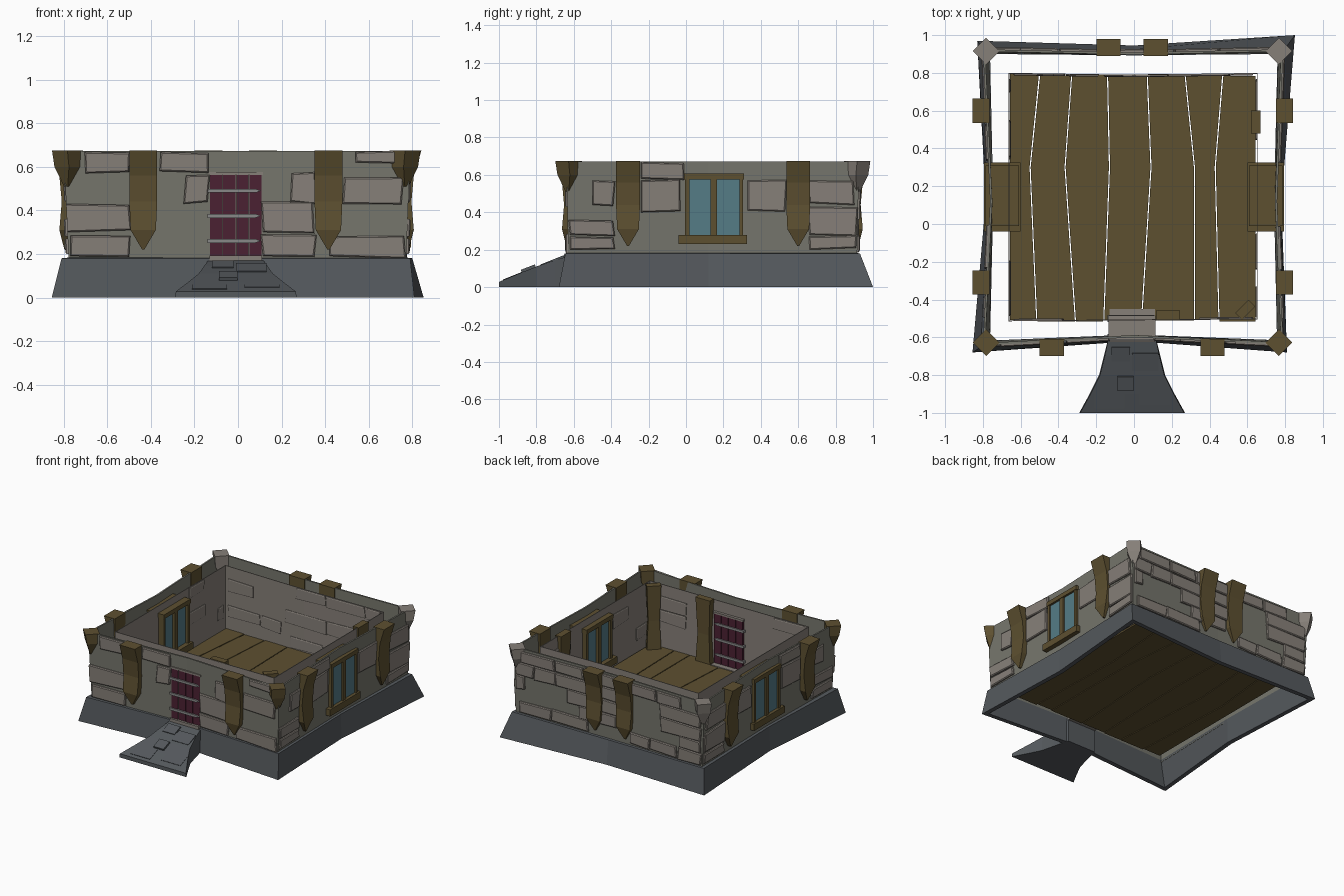
import bpy, bmesh, random
from math import radians
from mathutils import Vector, Matrix

if "Cube" in bpy.data.objects:
    bpy.data.objects.remove(bpy.data.objects["Cube"])

random.seed(4)

def material(name, rgb):
    m = bpy.data.materials.new(name)
    m.diffuse_color = (*rgb, 1)
    m.use_nodes = True
    m.node_tree.nodes["Principled BSDF"].inputs["Base Color"].default_value = m.diffuse_color
    return m

WOOD = material("wood", (.11, .08, .03))
WALL = material("wall", (.18, .18, .15))
STONE = material("stone", (.24, .215, .19))
SLATE = material("slate", (.09, .10, .11))
PLUM = material("plum", (.07, .015, .032))
GLASS = material("glass", (.09, .20, .24))
IRON = material("iron", (.25, .25, .25))

def finish(bm, name, mat, matrix=None):
    bmesh.ops.recalc_face_normals(bm, faces=bm.faces)
    me = bpy.data.meshes.new(name)
    bm.to_mesh(me)
    bm.free()
    me.materials.append(mat)
    ob = bpy.data.objects.new(name, me)
    bpy.context.collection.objects.link(ob)
    if matrix:
        ob.matrix_world = matrix
    return ob

def add_loft(bm, loops, ring=False):
    """Skin closed loops of equal size; ring joins last to first, else cap ends."""
    vs = [[bm.verts.new(p) for p in lp] for lp in loops]
    n = len(vs[0])
    pairs = list(zip(vs, vs[1:])) + ([(vs[-1], vs[0])] if ring else [])
    for a, b in pairs:
        for i in range(n):
            bm.faces.new((a[i], a[(i + 1) % n], b[(i + 1) % n], b[i]))
    if not ring:
        bm.faces.new(vs[0][::-1])
        bm.faces.new(vs[-1])

def loft(name, loops, mat, ring=False, matrix=None):
    bm = bmesh.new()
    add_loft(bm, loops, ring)
    return finish(bm, name, mat, matrix)

def rect(x0, x1, y0, y1, z):
    return [(x0, y0, z), (x1, y0, z), (x1, y1, z), (x0, y1, z)]

def box(name, x, y, z, mat, matrix=None):
    return loft(name, [rect(*x, *y, z[0]), rect(*x, *y, z[1])], mat, matrix=matrix)

def place(x, y, angle):
    return Matrix.Translation((x, y, 0)) @ Matrix.Rotation(radians(angle), 4, 'Z')

# Plan loops: front-left, front, front-right, right, back-right, back, back-left, left
def level(pts, z, inset=0):
    out = []
    for i, (x, y) in enumerate(pts):
        dx = 0 if i in (1, 5) else inset * (1 if x < 0 else -1)
        dy = 0 if i in (3, 7) else inset * (1 if y < .14 else -1)
        out.append((x + dx, y + dy, z))
    return out

FOOT = [(-.855, -.68), (0, -.62), (.81, -.68), (.78, .12), (.852, 1.0), (0, .945), (-.83, .97), (-.785, .12)]
LEDGE = [(-.81, -.65), (0, -.612), (.79, -.645), (.772, .12), (.80, .93), (0, .925), (-.80, .93), (-.778, .12)]
BASE = [(-.777, -.632), (0, -.60), (.772, -.63), (.756, .12), (.775, .915), (0, .908), (-.777, .915), (-.76, .12)]
TOP = [(-.80, -.642), (0, -.60), (.79, -.638), (.758, .12), (.79, .925), (0, .908), (-.80, .925), (-.762, .12)]
ROOM = [(-.66, -.51), (0, -.505), (.65, -.50), (.65, .14), (.65, .795), (0, .785), (-.66, .795), (-.66, .14)]

# Foundation, outer wall shell and inner room shell
loft("foundation", [level(FOOT, 0), level(LEDGE, .18), level(BASE, .185, .015), level(FOOT, 0, .035)], SLATE, True)
loft("outer_wall", [level(BASE, .17), level(TOP, .672), level(TOP, .672, .012), level(BASE, .17, .012)], WALL, True)
loft("inner_wall", [level(ROOM, .14, -.005), level(ROOM, .66, -.005), level(ROOM, .66), level(ROOM, .14)], STONE, True)

# Raised wall stones that follow the bent wall surface
SIDES = {"front": ((0, 1, 2), 0, (0, -1)), "right": ((2, 3, 4), 1, (1, 0)),
         "back": ((6, 5, 4), 0, (0, 1)), "left": ((0, 7, 6), 1, (-1, 0))}

def surf(side, u, z, lo, hi, off):
    idx, ax, n = SIDES[side]
    k = (z - .17) / .5
    p = [Vector(lo[i]).lerp(Vector(hi[i]), k) for i in idx]
    u = min(max(u, p[0][ax]), p[2][ax])
    a, b = (p[0], p[1]) if u < p[1][ax] else (p[1], p[2])
    q = a.lerp(b, (u - a[ax]) / (b[ax] - a[ax])) + Vector(n) * off
    return (q.x, q.y, z)

def stones(name, side, spans, lo, hi, depth):
    bm = bmesh.new()
    for u0, u1, z0, z1 in spans:
        j = [random.uniform(-.012, .012) for _ in range(4)]
        quad = [(u0, z0), (u1, z0 + j[0]), (u1 + j[1], z1 + j[2] / 2), (u0 + j[3], z1)]
        mu, mz = (u0 + u1) / 2, (z0 + z1) / 2
        loops = []
        for off, s in ((-depth * .3, 0), (depth * .6, 0), (depth, .006)):
            loops.append([surf(side, u + (s if u < mu else -s), min(z + (s if z < mz else -s), .674),
                               lo, hi, off) for u, z in quad])
        add_loft(bm, loops)
    finish(bm, name, STONE)

def courses(u0, u1, keep, gap=None):
    rows = [.19, .28, .37, .47, .57, .658]
    out = []
    for z0, z1 in zip(rows, rows[1:]):
        u = u0
        while u < u1 - .06:
            v = min(u + random.uniform(.15, .36), u1)
            clear = not gap or v < gap[0] or u > gap[1] or z0 > gap[2]
            if clear and random.random() < keep:
                out.append((u + .003, v - .003, z0 + .002, z1 - .002))
            u = v
    return out

FRONT = [(-.77, -.50, .19, .285), (-.79, -.49, .30, .43), (-.70, -.50, .57, .668), (-.36, -.135, .58, .668),
         (-.25, -.14, .43, .56), (.24, .36, .44, .57), (.48, .75, .43, .55), (.115, .35, .30, .44),
         (.115, .35, .19, .29), (.42, .77, .19, .28), (.54, .76, .62, .668)]
FLANK = [(-.62, -.38, .28, .36), (-.62, -.38, .20, .27), (-.5, -.39, .44, .57), (-.24, -.03, .40, .57),
         (-.24, -.01, .58, .668), (.33, .53, .41, .57), (.66, .90, .45, .57), (.66, .91, .28, .43), (.66, .91, .20, .27)]
for side, spans in (("front", FRONT), ("right", FLANK), ("left", FLANK), ("back", courses(-.77, .77, .6))):
    stones(side + "_wall_stones", side, spans, BASE, TOP, .014)
for side, u0, u1, gap in (("front", -.64, .63, (-.16, .14, .57)), ("back", -.64, .63, None),
                          ("left", -.49, .77, (-.05, .34, .6)), ("right", -.49, .77, (-.05, .34, .6))):
    stones(side + "_inner_stones", side, courses(u0, u1, .5, gap), ROOM, ROOM, -.008)

# Plank floor with slanted joints
XT = [-.66, -.50, -.33, -.14, .07, .27, .47, .645]
XM = [-.66, -.55, -.365, -.13, .09, .32, .43, .645]
XB = [-.66, -.515, -.31, -.16, .04, .32, .45, .645]
bm = bmesh.new()
for i in range(7):
    g = .003
    e = [random.uniform(-.008, .008) for _ in range(2)]
    pl = [(XB[i] + g, -.51 + e[0]), (XB[i + 1] - g, -.51 + e[0]), (XM[i + 1] - g, .3), (XT[i + 1] - g, .79 + e[1]),
          (XT[i] + g, .79 + e[1]), (XM[i] + g, .3)]
    add_loft(bm, [[(x, y, z) for x, y in pl] for z in (.135, .187)])
finish(bm, "floor_planks", WOOD)

# Outer braces with pointed feet, and corner corbels
def brace(name, x, y, angle, mat, sections):
    loft(name, [rect(-w, w, o, i, z) for z, w, i, o in sections], mat, matrix=place(x, y, angle))

BRACE = [(.22, .005, .01, -.022), (.31, .058, .01, -.045), (.44, .064, .01, -.034), (.56, .064, .01, -.045), (.675, .064, .01, -.08)]
CORBEL = [(.51, .012, .05, -.01), (.60, .047, .05, -.037), (.675, .05, .05, -.05)]
for x, y, a in ((-.435, -.618, 0), (.415, -.618, 0), (.762, .60, 90), (.762, -.31, 90),
                (.115, .90, 180), (-.135, .90, 180), (-.775, .60, -90), (-.775, -.31, -90)):
    brace("wall_brace", x, y, a, WOOD, BRACE)
for x, y, a, m in ((-.783, -.628, -45, WOOD), (.767, -.628, 45, WOOD), (.767, .915, 135, STONE), (-.783, .915, -135, STONE)):
    brace("corner_corbel", x, y, a, m, CORBEL)

# Inner posts standing on the floor
for x, y, a, w in ((.585, -.45, 45, .05), (.18, -.475, 0, .06), (.64, .54, 90, .06)):
    brace("inner_post", x, y, a, WOOD, [(.18, w, .02, -.025), (.4, w * .8, .012, -.02), (.665, w, .02, -.03)])

# Door leaves on both wall shells, strap hinges and a stone lintel
for y0, y1 in ((-.61, -.59), (-.51, -.49)):
    for k in range(4):
        x = -.13 + k * .06
        box("door_plank", (x + .002, x + .058), (y0 + .003 * (k % 2), y1), (.19, .563), PLUM)
    for z in (.26, .375, .49):
        pts = [(-.14, -.009), (.08, -.009), (.105, 0), (.08, .009), (-.14, .009)]
        loft("door_hinge", [[(x, y, z + h) for x, h in pts] for y in (y0 - .008, y1 + .008)], IRON)
box("door_lintel", (-.135, .115), (-.611, -.485), (.563, .577), STONE)
box("door_sill", (-.13, .11), (-.625, -.45), (.17, .193), STONE)

# Windows run through both wall shells
for s, side in ((1, "right"), (-1, "left")):
    def part(name, x0, x1, y, z, mat):
        box(side + "_window_" + name, tuple(sorted((s * x0, s * x1))), y, z, mat)
    part("sill", .60, .795, (-.04, .325), (.23, .28), WOOD)
    part("head", .61, .787, (-.01, .31), (.575, .607), WOOD)
    part("glass_outer", .755, .771, (0, .30), (.28, .575), GLASS)
    part("glass_inner", .635, .65, (0, .30), (.28, .575), GLASS)
    for y in ((-.005, .018), (.13, .165), (.285, .305)):
        part("bar", .615, .783, y, (.28, .58), WOOD)

# Flared entrance ramp with loose pavers
loft("entrance_ramp", [[(-.01 - w, y, 0), (-.01 + w, y, 0), (-.01 + t, y, z), (-.01 - t, y, z)] for y, w, t, z in
     ((-1, .28, .275, .028), (-.9, .225, .22, .07), (-.8, .175, .17, .11), (-.7, .15, .145, .145), (-.58, .12, .12, .18))], SLATE)
for x, y, w, d in ((-.045, -.84, .042, .04), (.06, -.73, .07, .05), (-.07, -.69, .05, .04), (.11, -.91, .08, .05), (-.13, -.93, .08, .05)):
    z = .028 + (y + 1) * .40
    box("ramp_paver", (-w, w), (-d, d), (-.01, .016 if w < .045 else .004), SLATE,
        Matrix.Translation((x, y, z)) @ Matrix.Rotation(.38, 4, 'X'))
